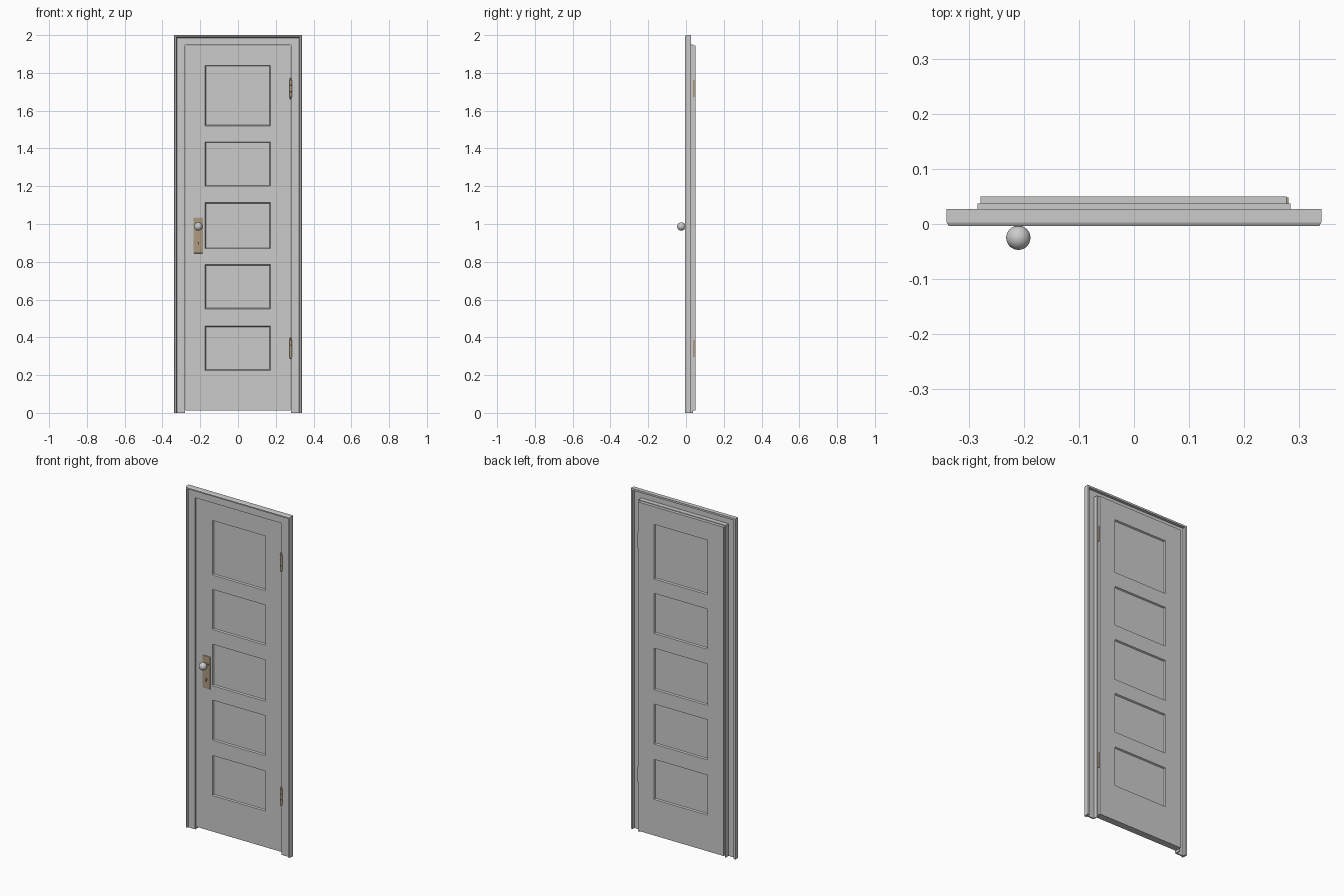
import bpy, bmesh, math

if "Cube" in bpy.data.objects:
    bpy.data.objects.remove(bpy.data.objects["Cube"])


def material(name, rgb):
    m = bpy.data.materials.new(name)
    m.diffuse_color = (*rgb, 1)
    m.use_nodes = True
    m.node_tree.nodes["Principled BSDF"].inputs["Base Color"].default_value = m.diffuse_color
    return m


BRASS = material("aged_brass", (0.42, 0.33, 0.22))
DARK = material("dark_hole", (0.05, 0.05, 0.05))


def finish(name, bm, mat=None, smooth=False):
    bmesh.ops.recalc_face_normals(bm, faces=bm.faces)
    mesh = bpy.data.meshes.new(name)
    bm.to_mesh(mesh)
    bm.free()
    ob = bpy.data.objects.new(name, mesh)
    bpy.context.collection.objects.link(ob)
    if mat:
        mesh.materials.append(mat)
    if smooth:
        bpy.ops.object.select_all(action='DESELECT')
        ob.select_set(True)
        bpy.context.view_layer.objects.active = ob
        bpy.ops.object.shade_smooth_by_angle(angle=math.radians(40))
    return ob


def box(name, x, y, z, mat=None, bevel=0):
    bm = bmesh.new()
    bmesh.ops.create_cube(bm, size=1)
    for v in bm.verts:
        v.co = [(a + b) / 2 + c * (b - a) for (a, b), c in zip((x, y, z), v.co)]
    ob = finish(name, bm, mat)
    if bevel:
        mod = ob.modifiers.new("bevel", 'BEVEL')
        mod.width, mod.segments = bevel, 2
    return ob


def lathe(name, profile, loc, axis='Z', mat=None, steps=24):
    """Spin (radius, height) points; axis 'Y' points toward the front."""
    bm = bmesh.new()
    vs = [bm.verts.new((r, 0, h)) for r, h in profile]
    es = [bm.edges.new(p) for p in zip(vs, vs[1:])]
    bmesh.ops.spin(bm, geom=vs + es, cent=(0, 0, 0), axis=(0, 0, 1),
                   angle=math.tau, steps=steps)
    bmesh.ops.remove_doubles(bm, verts=bm.verts, dist=1e-5)
    ob = finish(name, bm, mat, True)
    ob.location = loc
    if axis == 'Y':
        ob.rotation_euler.x = math.pi / 2
    return ob


# Casing with jamb: one moulding profile (inset, depth) mitred round the opening
profile = [(0, .027), (0, .003), (.004, -.004), (.012, -.004), (.016, .003),
           (.06, .003), (.06, .037), (.056, .037), (.056, .010), (.012, .010),
           (.012, .027)]
bm = bmesh.new()
rings = []
for side, top in ((-1, 0), (-1, 1), (1, 1), (1, 0)):
    rings.append([bm.verts.new((side * (.34 - d), y, (2 - d * .88) if top else 0))
                  for d, y in profile])
for a, b in zip(rings, rings[1:]):
    for i in range(len(profile)):
        j = (i + 1) % len(profile)
        bm.faces.new((a[i], a[j], b[j], b[i]))
bm.faces.new(rings[0])
bm.faces.new(rings[-1])
finish("door_casing", bm)

# Door leaf: grid slab with five recessed panels on both faces
panels = [(.225, .46), (.55, .785), (.87, 1.113), (1.20, 1.435), (1.52, 1.84)]
xs = [-.279, -.174, .172, .277]
zs = [.013] + [z for p in panels for z in p] + [1.944]
FRONT, BACK = .010, .050
bm = bmesh.new()
grid = [[bm.verts.new((x, FRONT, z)) for x in xs] for z in zs]
for r in range(len(zs) - 1):
    for c in range(3):
        bm.faces.new((grid[r][c], grid[r][c + 1], grid[r + 1][c + 1], grid[r + 1][c]))
ext = bmesh.ops.extrude_face_region(bm, geom=bm.faces[:], use_keep_orig=True)
for v in ext['geom']:
    if isinstance(v, bmesh.types.BMVert):
        v.co.y = BACK
bmesh.ops.recalc_face_normals(bm, faces=bm.faces)
recess = []
for f in bm.faces:
    c = f.calc_center_median()
    if abs(f.normal.y) > .9 and abs(c.x) < .1 and any(a < c.z < b for a, b in panels):
        recess.append(f)
bmesh.ops.inset_individual(bm, faces=recess, thickness=.006, depth=-.008)
finish("door_leaf", bm)

# Lock plate with keyhole
box("lock_plate", (-.236, -.184), (.005, .012), (.845, 1.035), BRASS, .003)
lathe("keyhole_collar", [(0, 0), (.009, 0), (.009, .002), (0, .002)],
      (-.210, .005, .897), 'Y', BRASS)
lathe("keyhole_round", [(0, 0), (.004, 0), (.004, .001), (0, .001)],
      (-.210, .003, .901), 'Y', DARK, 12)
box("keyhole_slot", (-.212, -.208), (.002, .003), (.888, .900), DARK)

# Knob and its neck
ball = [(.022 * math.sin(math.pi * i / 16), -.022 * math.cos(math.pi * i / 16))
        for i in range(17)]
lathe("door_knob", ball, (-.210, -.025, .987), 'Y', None, 32)
lathe("knob_neck", [(0, 0), (.014, 0), (.014, .002), (.008, .004), (.008, .016), (0, .016)],
      (-.210, .006, .987), 'Y', BRASS)

# Hinges: barrel with finials, plus leaf on the door edge
for label, z in (("upper", 1.717), ("lower", .342)):
    h = .045
    half = [(.0075, .016), (.0065, .017), (.0075, .018), (.0075, h), (.004, h + .002),
            (.006, h + .006), (.004, h + .011), (0, h + .013)]
    barrel = [(r, -t) for r, t in reversed(half)] + half
    lathe(label + "_hinge_barrel", barrel, (.279, .005, z), 'Z', BRASS, 16)
    box(label + "_hinge_leaf", (.276, .2808), (.006, .048), (z - h, z + h), BRASS)
